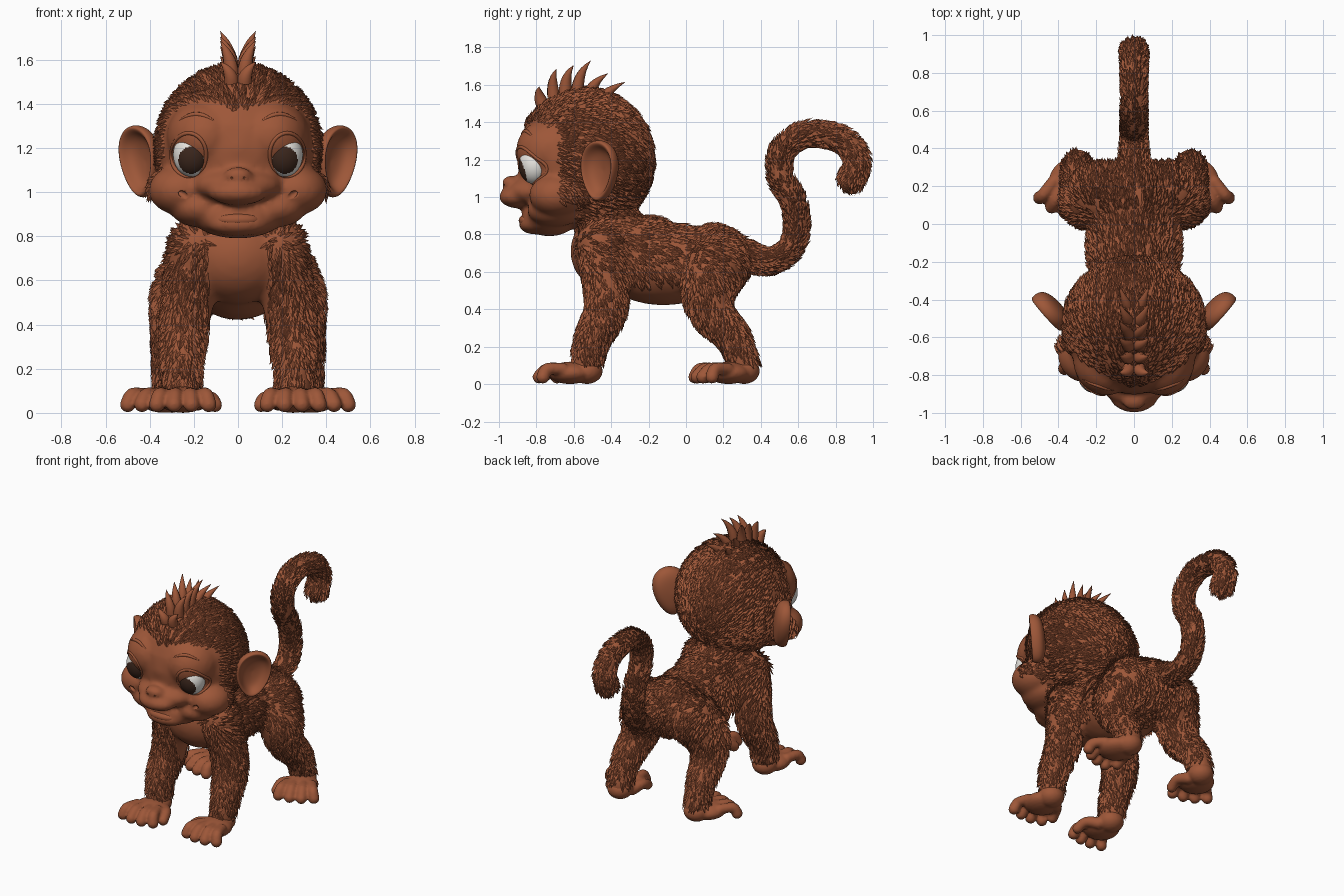
import bpy, bmesh, math, random
from mathutils import Vector, Matrix

random.seed(4)
if "Cube" in bpy.data.objects:
    bpy.data.objects.remove(bpy.data.objects["Cube"])


def material(name, rgb):
    m = bpy.data.materials.new(name)
    m.use_nodes = True
    m.diffuse_color = (*rgb, 1)
    m.node_tree.nodes["Principled BSDF"].inputs["Base Color"].default_value = (*rgb, 1)
    return m


BROWN = material("warm brown", (0.34, 0.095, 0.04))
WHITE = material("eye white", (0.8, 0.78, 0.74))
DARK = material("dark brown", (0.045, 0.02, 0.012))


def ball(bm, loc, rad):
    mat = Matrix.Translation(loc) @ Matrix.Diagonal((*rad, 1))
    bmesh.ops.create_icosphere(bm, subdivisions=3, radius=1, matrix=mat)


def smooth_path(pts, steps=6):
    """Catmull-Rom samples through points of any dimension."""
    p = [pts[0]] + pts + [pts[-1]]
    out = []
    for i in range(1, len(p) - 2):
        for k in range(steps):
            t = k / steps
            out.append([0.5 * (2 * b + (c - a) * t + (2 * a - 5 * b + 4 * c - d) * t * t
                               + (3 * b - a - 3 * c + d) * t ** 3)
                        for a, b, c, d in zip(*p[i - 1:i + 3])])
    return out + [list(pts[-1])]


def limb(bm, pts, steps=6):
    """Chain of balls through (x, y, z, radius) points, fused later by remeshing."""
    for x, y, z, r in smooth_path(pts, steps):
        ball(bm, (x, y, z), (r, r, r))


def make(name, bm, mats=(BROWN,)):
    me = bpy.data.meshes.new(name)
    bm.to_mesh(me)
    bm.free()
    for m in mats:
        me.materials.append(m)
    me.polygons.foreach_set("use_smooth", [True] * len(me.polygons))
    ob = bpy.data.objects.new(name, me)
    bpy.context.collection.objects.link(ob)
    return ob


def fuse(name, bm, voxel, rounds, cutter=None):
    """Melt overlapping balls into one smooth skin."""
    ob = make(name, bm)
    rm = ob.modifiers.new("melt", "REMESH")
    rm.mode, rm.voxel_size, rm.use_smooth_shade = "VOXEL", voxel, True
    sm = ob.modifiers.new("soften", "SMOOTH")
    sm.iterations = rounds
    if cutter:
        bo = ob.modifiers.new("cut", "BOOLEAN")
        bo.operation, bo.object, bo.solver = "DIFFERENCE", cutter, "EXACT"
    me = bpy.data.meshes.new_from_object(ob.evaluated_get(bpy.context.evaluated_depsgraph_get()))
    ob.modifiers.clear()
    ob.data = me
    me.polygons.foreach_set("use_smooth", [True] * len(me.polygons))
    return ob


# Torso, arms and legs
bm = bmesh.new()
ball(bm, (0, -0.4, 0.71), (0.25, 0.22, 0.22))
ball(bm, (0, -0.25, 0.72), (0.22, 0.25, 0.185))
ball(bm, (0, -0.12, 0.64), (0.25, 0.36, 0.22))
ball(bm, (0, 0.13, 0.66), (0.25, 0.22, 0.19))
limb(bm, [(0, -0.45, 0.95, 0.16), (0, -0.4, 0.8, 0.18)])
for s in (1, -1):
    limb(bm, [(s * 0.18, -0.46, 0.75, 0.13), (s * 0.215, -0.43, 0.56, 0.12), (s * 0.24, -0.43, 0.4, 0.11),
              (s * 0.255, -0.5, 0.24, 0.092), (s * 0.25, -0.53, 0.1, 0.08)])
    limb(bm, [(s * 0.17, 0.16, 0.64, 0.17), (s * 0.245, 0.12, 0.52, 0.145), (s * 0.275, 0.14, 0.39, 0.115),
              (s * 0.295, 0.25, 0.25, 0.09), (s * 0.3, 0.31, 0.1, 0.08)])
body = fuse("body", bm, 0.018, 8)

# Curled tail
TAIL = [(0, 0.28, 0.7, 0.085), (0, 0.43, 0.66, 0.07), (0, 0.54, 0.71, 0.066), (0, 0.59, 0.82, 0.066),
        (0, 0.575, 0.97, 0.066), (0, 0.51, 1.1, 0.066), (0, 0.51, 1.23, 0.066), (0, 0.6, 1.32, 0.066),
        (0, 0.72, 1.335, 0.066), (0, 0.84, 1.3, 0.068), (0, 0.91, 1.21, 0.07), (0, 0.89, 1.11, 0.072)]
bm = bmesh.new()
limb(bm, TAIL)
tail = fuse("tail", bm, 0.015, 4)

# Hands and feet with four digits and a thumb
for part, x, y, turn in (("hand", 0.25, -0.53, 0), ("foot", 0.3, 0.31, 0.4)):
    for s, side in ((1, "left"), (-1, "right")):
        bm = bmesh.new()
        ball(bm, (0, 0.0, 0.07), (0.085, 0.085, 0.07))
        ball(bm, (0, -0.09, 0.06), (0.115, 0.12, 0.06))
        for i in range(4):
            f = i - 1.5
            limb(bm, [(f * 0.055, -0.13, 0.08, 0.034), (f * 0.07, -0.21, 0.08, 0.034),
                      (f * 0.078, -0.265 + abs(f) * 0.02, 0.038, 0.036)], 4)
        limb(bm, [(-0.07, -0.04, 0.05, 0.04), (-0.125, -0.1, 0.065, 0.034), (-0.145, -0.16, 0.036, 0.034)], 4)
        bmesh.ops.transform(bm, matrix=Matrix.Diagonal((s, 1, 1, 1)) @ Matrix.Translation((x, y, 0))
                            @ Matrix.Rotation(turn, 4, "Z"), verts=bm.verts)
        if s < 0:
            bmesh.ops.reverse_faces(bm, faces=bm.faces)
        fuse(f"{side}_{part}", bm, 0.01, 2)

# Open smile and nostril cutter
bm = bmesh.new()
limb(bm, [(-0.29, -0.8, 1.02, 0.01), (-0.2, -0.87, 0.955, 0.025), (-0.1, -0.92, 0.905, 0.042), (0, -0.935, 0.89, 0.052),
          (0.1, -0.92, 0.905, 0.042), (0.2, -0.87, 0.955, 0.025), (0.29, -0.8, 1.02, 0.01)], 8)
for s in (1, -1):
    ball(bm, (s * 0.03, -0.985, 1.065), (0.014, 0.02, 0.009))
cutter = fuse("mouth_cutter", bm, 0.008, 2)
cutter.hide_render = True

# Head with brows, cheeks, muzzle, nose and jaw
bm = bmesh.new()
ball(bm, (0, -0.54, 1.2), (0.375, 0.365, 0.38))
ball(bm, (0, -0.81, 1.03), (0.2, 0.15, 0.085))
ball(bm, (0, -0.9, 1.0), (0.135, 0.1, 0.06))
ball(bm, (0, -0.935, 1.075), (0.065, 0.05, 0.04))
ball(bm, (0, -0.73, 0.89), (0.21, 0.15, 0.1))
ball(bm, (0, -0.81, 0.855), (0.14, 0.085, 0.055))
for s in (1, -1):
    ball(bm, (s * 0.15, -0.71, 1.25), (0.175, 0.2, 0.175))
    ball(bm, (s * 0.26, -0.69, 1.01), (0.145, 0.15, 0.115))
    ball(bm, (s * 0.17, -0.7, 0.93), (0.14, 0.15, 0.09))
head = fuse("head", bm, 0.015, 6, cutter)
cutter.hide_viewport = True

# Tongue resting in the open mouth
bm = bmesh.new()
ball(bm, (0, -0.845, 0.875), (0.1, 0.05, 0.035))
make("tongue", bm)


def on_face(x, z, lift=0.0):
    hit, loc, nor, _ = head.ray_cast(Vector((x, -2, z)), Vector((0, 1, 0)))
    return loc + nor * lift


def strand_set(name, paths):
    """Round strands through (point, radius) pairs."""
    cu = bpy.data.curves.new(name, "CURVE")
    cu.dimensions, cu.bevel_depth, cu.bevel_resolution, cu.use_fill_caps = "3D", 1, 2, True
    for closed, path in paths:
        sp = cu.splines.new("POLY")
        sp.points.add(len(path) - 1)
        sp.use_cyclic_u, sp.use_smooth = closed, True
        for pt, (co, r) in zip(sp.points, path):
            pt.co, pt.radius = (*co, 1), r
    cu.materials.append(BROWN)
    ob = bpy.data.objects.new(name, cu)
    bpy.context.collection.objects.link(ob)


# Eyes with painted pupils, eyelids and eyebrows
lids, brows = [], []
for s, side in ((1, "left"), (-1, "right")):
    c = on_face(s * 0.222, 1.17) + Vector((-s * 0.012, 0.05, 0))
    bm = bmesh.new()
    bmesh.ops.create_uvsphere(bm, u_segments=64, v_segments=48, radius=1,
                              matrix=Matrix.Translation(c) @ Matrix.Rotation(s * 0.5, 4, "Z")
                              @ Matrix.Diagonal((0.085, 0.08, 0.1, 1)))
    for f in bm.faces:
        p = f.calc_center_median()
        f.material_index = int(p.y < c.y and math.hypot(p.x - s * 0.212, (p.z - 1.145) * 0.95) < 0.058)
    make(f"{side}_eye", bm, (WHITE, DARK))
    ring = [(on_face(s * 0.224 + 0.08 * math.cos(a), 1.17 + 0.098 * math.sin(a), -0.002), 0.009)
            for a in (i * math.tau / 32 for i in range(32))]
    lids.append((True, ring))
    brows.append((False, [(on_face(s * (0.1 + 0.18 * t), 1.32 + 0.035 * math.sin(math.pi * t), -0.003),
                           0.003 + 0.008 * math.sin(math.pi * t)) for t in (i / 12 for i in range(13))]))
strand_set("eyelids", lids)
strand_set("eyebrows", brows)

# Cupped ears, spun from one profile
PROFILE = [(0.01, 0.055), (0.6, 0.05), (0.92, 0.025), (1, -0.015), (0.93, -0.045), (0.8, -0.035), (0.62, 0.012), (0.01, 0.022)]
for s, side in ((1, "left"), (-1, "right")):
    bm = bmesh.new()
    rings = []
    for r, d in PROFILE:
        rings.append([])
        for i in range(20):
            a = i * math.tau / 20
            u, v = 0.12 * r * math.cos(a) * (1 + 0.22 * math.sin(a)), 0.17 * r * math.sin(a)
            rings[-1].append(bm.verts.new((s * (0.435 + 0.66 * u - 0.75 * d + 0.1 * v),
                                           -0.455 + 0.75 * u + 0.66 * d, 1.14 + v)))
    for a, b in zip(rings, rings[1:]):
        for i in range(20):
            j = (i + 1) % 20
            bm.faces.new((a[i], a[j], b[j], b[i]))
    bm.faces.new(rings[0])
    bm.faces.new(rings[-1])
    bmesh.ops.recalc_face_normals(bm, faces=bm.faces)
    ear = make(f"{side}_ear", bm)
    ear.modifiers.new("round", "SUBSURF").levels = 2
    ear.modifiers["round"].render_levels = 2

# Crest of curved locks
locks = []
for i in range(6):
    t = i / 5
    for s in (-1, 1):
        base = Vector((s * 0.03, -0.77 + 0.31 * t, 1.5 + 0.06 * math.sin(math.pi * t)))
        rise = 0.09 + 0.06 * math.sin(math.pi * t) + 0.025 * (i % 2)
        locks.append((False, [(base + Vector((s * 0.05 * k * k, (t - 0.35) * 0.1 * k + (0.02 + t * 0.05) * k ** 3,
                                              rise * k)),
                               0.034 * (1 - k * k) + 0.001) for k in (j / 7 for j in range(8))]))
strand_set("hair_crest", locks)


# Fur: small pointed tufts lying along the skin
def fur(name, skin, count, flow, bare, length=0.06):
    polys, vs = skin.data.polygons, skin.data.vertices
    verts, faces = [], []
    for p in random.choices(polys, [q.area for q in polys], k=count):
        w = [random.random() for _ in p.vertices]
        c = sum((vs[i].co * k for i, k in zip(p.vertices, w)), Vector()) / sum(w)
        n = p.normal
        if bare(c, n):
            continue
        d = flow(c) + Vector([random.uniform(-0.2, 0.2) for _ in range(3)])
        d = (d - n * d.dot(n)).normalized()
        side, k, m = d.cross(n) * 0.011, length * random.uniform(0.8, 1.2), len(verts)
        verts += [c - side - n * 0.004, c + side - n * 0.004, c + d * k * 0.45 + n * 0.012, c + d * k + n * 0.016,
                  c + d * k * 0.5 + side * 0.9 + n * 0.004, c + d * k * 0.5 - side * 0.9 + n * 0.004]
        faces += [[m + i for i in f] for f in ((0, 1, 2), (1, 4, 2), (0, 2, 5), (4, 3, 2), (5, 2, 3), (4, 5, 3))]
    me = bpy.data.meshes.new(name)
    me.from_pydata(verts, [], faces)
    me.materials.append(BROWN)
    bpy.context.collection.objects.link(bpy.data.objects.new(name, me))


def body_bare(c, n):
    chest = abs(c.x) < 0.14 and c.y < -0.25 and c.z < 0.85 and n.y < 0.2
    belly = abs(c.x) < 0.26 and -0.31 < c.y < 0.03 and c.z < 0.55 and n.z < 0.1
    return c.z < 0.14 or chest or belly


def head_bare(c, n):
    mask = 1.24 + 0.16 * math.sqrt(max(0, 1 - ((abs(c.x) - 0.16) / 0.2) ** 2))
    return (c.y < -0.7 and c.z < mask) or (c.y < -0.6 and c.z < 0.98)


def body_flow(c):
    t = min(1, max(0, (c.z - 0.5) / 0.3))
    return Vector((0, 0.2 + 0.8 * t, 0.75 * t - 1))


def tail_flow(c):
    i = min(range(len(SPINE) - 1), key=lambda k: (SPINE[k] - c).length_squared)
    return (SPINE[i + 1] - SPINE[i]).normalized()


SPINE = [Vector(p[:3]) for p in smooth_path(TAIL)]
fur("body_fur", body, 7000, body_flow, body_bare)
fur("head_fur", head, 5500, lambda c: (c - Vector((0, -1.1, 1.3))).normalized() + Vector((0, 0.3, -0.3)), head_bare)
fur("tail_fur", tail, 2000, tail_flow, lambda c, n: False, 0.05)
